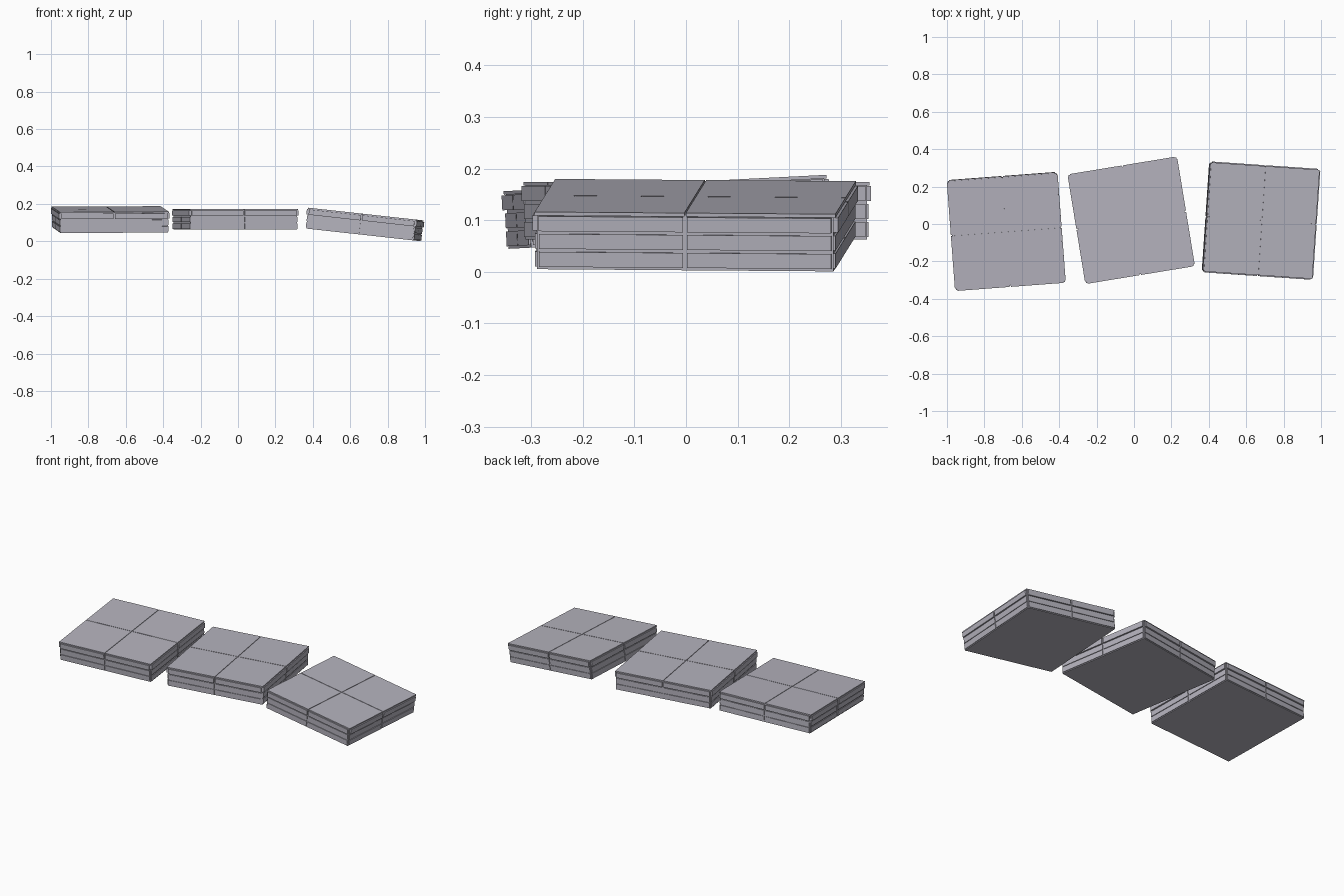
import bpy, bmesh
from math import radians
from mathutils import Matrix, Vector

cube = bpy.data.objects.get("Cube")
if cube:
    bpy.data.objects.remove(cube, do_unlink=True)

# One concrete grey for everything
grey = bpy.data.materials.new("concrete_grey")
grey.use_nodes = True
colour = (0.46, 0.45, 0.51, 1)
grey.diffuse_color = colour
bsdf = grey.node_tree.nodes["Principled BSDF"]
bsdf.inputs["Base Color"].default_value = colour
bsdf.inputs["Roughness"].default_value = 0.8

HEIGHT, HALF, GAP = 0.112, 0.288, 0.004


def add_box(bm, low, high, turn=Matrix()):
    low, high = Vector(low), Vector(high)
    place = Matrix.Translation((low + high) / 2) @ Matrix.Diagonal((*(high - low), 1))
    bmesh.ops.create_cube(bm, size=1, matrix=turn @ place)


def finish(name, bm, placement):
    mesh = bpy.data.meshes.new(name)
    bm.to_mesh(mesh)
    bm.free()
    mesh.materials.append(grey)
    obj = bpy.data.objects.new(name, mesh)
    obj.matrix_world = placement
    bpy.context.collection.objects.link(obj)


def build_slab(name, centre, yaw, tilt, axis):
    placement = (Matrix.Translation(centre) @ Matrix.Rotation(radians(tilt), 4, axis)
                 @ Matrix.Rotation(radians(yaw), 4, 'Z')
                 @ Matrix.Translation((0, 0, -HEIGHT / 2)))

    # Solid core
    bm = bmesh.new()
    add_box(bm, (-HALF, -HALF, 0), (HALF, HALF, HEIGHT - 0.004))
    finish(name + "_core", bm, placement)

    # Three rows of raised panels, two per side, the top row standing out further
    bm = bmesh.new()
    for side in range(4):
        turn = Matrix.Rotation(radians(90 * side), 4, 'Z')
        for row, out in enumerate((0.004, 0.004, 0.009)):
            z = 0.005 + row * 0.035
            for x0, x1 in ((-HALF + GAP, -GAP), (GAP, HALF - GAP)):
                add_box(bm, (x0, -HALF - out, z), (x1, -HALF + 0.01, z + 0.029), turn)
    finish(name + "_side_panels", bm, placement)

    # Four top plates separated by a narrow cross groove
    bm = bmesh.new()
    edge, groove = HALF + 0.004, 0.0015
    for x0, x1 in ((-edge, -groove), (groove, edge)):
        for y0, y1 in ((-edge, -groove), (groove, edge)):
            add_box(bm, (x0, y0, HEIGHT - 0.007), (x1, y1, HEIGHT))
    finish(name + "_top_plates", bm, placement)


build_slab("right_slab", (-0.683, -0.038, 0.116), 4.3, 2.9, 'X')
build_slab("middle_slab", (-0.015, 0.02, 0.118), 9.3, 0, 'X')
build_slab("left_slab", (0.677, 0.018, 0.09), -3.9, 6.3, 'Y')
